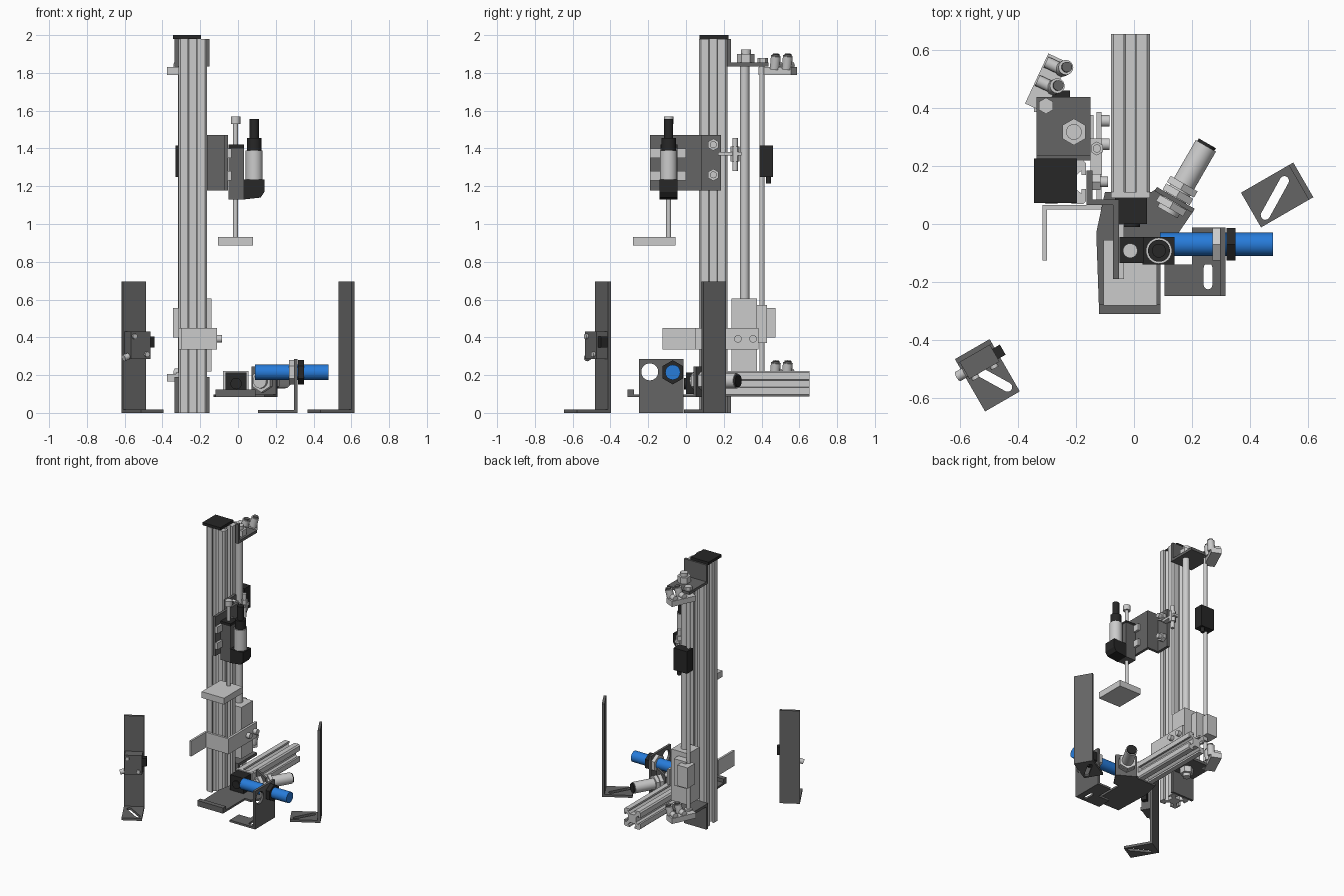
import bpy, bmesh, math
from mathutils import Vector, Matrix

if "Cube" in bpy.data.objects:
    bpy.data.objects.remove(bpy.data.objects["Cube"])

def material(name, rgb):
    m = bpy.data.materials.new(name)
    m.diffuse_color = (*rgb, 1)
    m.use_nodes = True
    m.node_tree.nodes["Principled BSDF"].inputs["Base Color"].default_value = m.diffuse_color
    return m

BLACK = material("black", (0.02, 0.02, 0.02))
BLUE = material("blue", (0.02, 0.2, 0.7))
DARK = material("dark_grey", (0.13, 0.13, 0.13))
I = Matrix.Identity(4)

def finish(name, bm, mat=None, m=I, smooth=False):
    bmesh.ops.recalc_face_normals(bm, faces=bm.faces)
    me = bpy.data.meshes.new(name)
    bm.to_mesh(me)
    bm.free()
    me.transform(m)
    ob = bpy.data.objects.new(name, me)
    bpy.context.collection.objects.link(ob)
    if mat:
        me.materials.append(mat)
    if smooth:
        bpy.ops.object.select_all(action='DESELECT')
        ob.select_set(True)
        bpy.context.view_layer.objects.active = ob
        bpy.ops.object.shade_smooth_by_angle(angle=math.radians(35))
    return ob

def box(name, x, y, z, mat=None, m=I):
    bm = bmesh.new()
    bmesh.ops.create_cube(bm, size=1)
    for v in bm.verts:
        for i, r in enumerate((x, y, z)):
            v.co[i] = r[0] if v.co[i] < 0 else r[1]
    return finish(name, bm, mat, m)

def cyl(name, a, b, r, mat=None, n=24, m=I):
    a, b = Vector(a), Vector(b)
    bm = bmesh.new()
    bmesh.ops.create_cone(bm, cap_ends=True, segments=n, radius1=r, radius2=r, depth=(b - a).length)
    rot = (b - a).to_track_quat('Z', 'Y').to_matrix().to_4x4()
    return finish(name, bm, mat, m @ Matrix.Translation((a + b) / 2) @ rot, n > 8)

def prism(name, pts, z, mat=None, m=I):
    bm = bmesh.new()
    f = bm.faces.new([bm.verts.new((x, y, z[0])) for x, y in pts])
    ext = bmesh.ops.extrude_face_region(bm, geom=[f])
    bmesh.ops.translate(bm, vec=(0, 0, z[1] - z[0]),
                        verts=[v for v in ext['geom'] if isinstance(v, bmesh.types.BMVert)])
    return finish(name, bm, mat, m)

def slot(a, b, r, z, m=I):
    a, b = Vector(a), Vector(b)
    t = math.atan2(*(b - a).yx)
    pts = [c + r * Vector((math.cos(t + s + k * math.pi / 8), math.sin(t + s + k * math.pi / 8)))
           for c, s in ((b, -math.pi / 2), (a, math.pi / 2)) for k in range(9)]
    return prism("slot_cutter", pts, z, None, m)

def cut(ob, cutter):
    mod = ob.modifiers.new("cut", 'BOOLEAN')
    mod.operation, mod.object, mod.solver = 'DIFFERENCE', cutter, 'EXACT'
    cutter.hide_render = True
    bpy.context.view_layer.objects.active = ob
    bpy.ops.object.modifier_apply(modifier="cut")
    bpy.data.objects.remove(cutter)

def extrusion(name, s, z, m):
    # square slotted profile, one quarter repeated four times
    q = [(-.5, .43), (-.43, .5), (-.16, .5), (-.16, .4), (-.27, .4), (-.13, .24),
         (.13, .24), (.27, .4), (.16, .4), (.16, .5), (.43, .5)]
    pts = []
    for k in range(4):
        c, d = ((1, 0), (0, -1), (-1, 0), (0, 1))[k]
        pts += [((x * c - y * d) * s, (x * d + y * c) * s) for x, y in q[1:]]
    return prism(name, pts, z, None, m)

# column and horizontal beam
extrusion("column", .15, (0, 1.98), Matrix.Translation((-.24, .144, 0)))
box("column_cap", (-.345, -.197), (.072, .226), (1.98, 2), BLACK)
extrusion("beam", .135, (-.655, -.11),
          Matrix.Translation((-.0125, 0, .155)) @ Matrix.Rotation(math.pi / 2, 4, 'X'))
box("beam_end_cap", (-.08, .055), (.09, .11), (.088, .222))
end = box("beam_end_block", (-.065, .045), (0, .09), (.1, .215), BLACK)
cyl("end_block_plug", (-.01, -.01, .155), (-.01, .01, .155), .03, BLACK)

# top and bottom brackets with hex nuts
for tag, v0, v1, h, nut in (("top", 1.835, 1.98, 1.835, 1), ("bottom", 0, .19, .17, -1)):
    box(tag + "_bracket_back", (-.335, -.15), (.218, .237), (v0, v1), DARK)
    box(tag + "_bracket_shelf", (-.335, -.15), (.228, .438), (h, h + .02), DARK)
    s = h + .02 if nut > 0 else h
    cyl(tag + "_rod_nut", (-.207, .317, s), (-.207, .317, s + .045 * nut), .046, None, 6)
    cyl(tag + "_rod_tip", (-.207, .317, s), (-.207, .317, s + .07 * nut), .027)
    cyl(tag + "_tube_nut", (-.303, .407, h), (-.303, .407, h + .045), .028, None, 6)

# guide rod, tube, blocks and switch
cyl("guide_rod", (-.207, .31, .2), (-.207, .31, 1.85), .025)
cyl("thin_tube", (-.303, .402, .17), (-.303, .402, 1.84), .014)
box("rod_block", (-.28, -.14), (.24, .375), (.22, .605))
box("tube_block", (-.345, -.26), (.385, .475), (.4, .555))
box("tube_block_step", (-.3, -.2), (.375, .43), (.37, .57))
box("switch_body", (-.33, -.22), (.39, .46), (1.25, 1.415), BLACK)
cyl("switch_cable_end", (-.25, .437, 1.215), (-.25, .437, 1.25), .014, BLACK)

# hose fittings, top and bottom
M = Matrix.Translation((-.297, .5, 0)) @ Matrix.Rotation(math.radians(-25), 4, 'Z')
for tag, z in (("top", 1.79), ("bottom", .165)):
    box(tag + "_manifold", (-.035, .04), (-.11, .08), (z, z + .04), None, M)
    for i, y in enumerate((-.02, .05)):
        cyl(f"{tag}_fitting_{i}", (.03, y, z + .03), (.04, y + .012, z + .1), .026, None, 16, M)
        cyl(f"{tag}_fitting_tip_{i}", (.04, y + .012, z + .09), (.043, y + .015, z + .11), .018, DARK, 16, M)
        cyl(f"{tag}_fitting_side_{i}", (.03, y, z + .05), (-.03, y, z + .05), .02, None, 16, M)

# lower folded strip with its bolts
prism("lower_strip", [(-.315, -.125), (-.3, -.125), (-.3, .05), (-.112, .05), (-.112, .385),
                      (-.13, .385), (-.13, .066), (-.315, .066)], (.335, .45))
for i, y in enumerate((.275, .355)):
    cyl(f"strip_bolt_{i}", (-.115, y, .392), (-.085, y, .392), .02)

# upper folded plate carrying the cylinder
prism("upper_plate", [(-.072, -.19), (-.052, -.19), (-.052, .085), (-.143, .085), (-.143, .185),
                      (-.163, .185), (-.163, .065), (-.072, .065)], (1.178, 1.472), DARK)
for i, z in enumerate((1.26, 1.42)):
    cyl(f"plate_nut_{i}", (-.145, .145, z), (-.115, .145, z), .032, None, 6)
    cyl(f"plate_bolt_{i}", (-.145, .145, z), (-.09, .145, z), .018)
for i, z in enumerate((1.255, 1.375)):
    box(f"cylinder_clamp_{i}", (-.055, -.035), (-.19, .0), (z - .025, z + .025))
box("stop_arm", (-.15, -.11), (.17, .295), (1.362, 1.38))
cyl("stop_screw", (-.128, .26, 1.28), (-.128, .26, 1.455), .014)
cyl("stop_nut", (-.128, .26, 1.33), (-.128, .26, 1.41), .024, None, 6)

# cylinder, rod and pressing foot
box("cylinder_body", (-.05, .032), (-.135, -.045), (1.13, 1.40), DARK)
box("cylinder_top", (-.05, .032), (-.135, -.045), (1.40, 1.42), BLACK)
cyl("piston_rod", (-.013, -.092, .92), (-.013, -.092, 1.54), .013)
cyl("piston_knob", (-.013, -.092, 1.53), (-.013, -.092, 1.57), .025)
box("pressing_foot", (-.105, .08), (-.28, -.055), (.885, .932))
prism("valve_elbow", [(.03, 1.13), (.12, 1.14), (.14, 1.17), (.14, 1.235), (.03, 1.235)], (.045, .14),
      BLACK, Matrix.Rotation(math.pi / 2, 4, 'X'))
for name, z0, z1, r, mat in (("sleeve", 1.23, 1.39, .045, None), ("collar", 1.39, 1.455, .038, BLACK),
                             ("cable", 1.45, 1.555, .024, BLACK)):
    cyl("valve_" + name, (.086, -.092, z0), (.086, -.092, z1), r, mat)

# base plate with angled sensor
prism("base_plate", [(-.12, -.31), (.092, -.31), (.092, -.05), (.14, -.05), (.205, .045), (.075, .12),
                     (.06, .11), (-.1, .11), (-.13, -.03)], (.083, .098), DARK)
box("base_plate_lip", (-.12, .092), (-.31, -.275), (.083, .125), DARK)
S = Matrix.Translation((.14, .083, 0)) @ Matrix.Rotation(math.radians(60), 4, 'Z')
box("angled_tab", (-.008, .008), (-.075, .075), (.083, .245), DARK, S)
cyl("angled_sensor", (-.05, 0, .17), (.215, 0, .17), .04, None, 32, S)
cyl("angled_sensor_tip", (.21, 0, .17), (.225, 0, .17), .034, BLACK, 32, S)
for i, x in enumerate((-.035, .01, .04)):
    cyl(f"angled_sensor_nut_{i}", (x, 0, .17), (x + .025, 0, .17), .062, None, 6, S)

# blue sensor on its angle bracket
wall = box("sensor_wall", (.297, .315), (-.248, -.012), (0, .285), DARK)
cut(wall, cyl("hole_cutter", (.25, -.192, .217), (.35, -.192, .217), .045))
foot = box("sensor_foot", (.105, .3), (-.248, -.14), (0, .015), DARK)
box("sensor_foot_back", (.2, .3), (-.14, -.012), (0, .015), DARK)
cut(foot, slot((.255, -.21), (.255, -.15), .015, (-.05, .05)))
cyl("blue_sensor", (.09, -.07, .215), (.478, -.07, .215), .04, BLUE, 32)
cyl("blue_sensor_nut_inner", (.27, -.07, .215), (.297, -.07, .215), .064, None, 6)
cyl("blue_sensor_nut_outer", (.318, -.07, .215), (.35, -.07, .215), .064, BLACK, 6)

# two tall side brackets with diagonal slots
R = Matrix.Translation((.493, .1, 0)) @ Matrix.Rotation(math.radians(30), 4, 'Z')
L = Matrix.Translation((-.505, -.521, 0)) @ Matrix.Rotation(math.radians(120), 4, 'Z')
for tag, m in (("right", R), ("left", L)):
    ob = box(tag + "_bracket_foot", (-.104, .09), (-.069, .069), (0, .018), DARK, m)
    cut(ob, slot((.046, .03), (-.07, -.04), .016, (-.05, .06), m))
    box(tag + "_bracket_wall", (.086, .104), (-.069, .069), (0, .695), DARK, m)

# small optical sensor on the left bracket
box("optic_body", (.02, .086), (-.06, .06), (.285, .43), DARK, L)
box("optic_lens", (.03, .07), (-.09, -.06), (.345, .405), BLACK, L)
cyl("optic_cable_stub", (.047, .06, .3), (.047, .09, .29), .018, None, 16, L)
for i, (y, z) in enumerate(((-.035, .31), (.04, .405))):
    cyl(f"optic_screw_{i}", (.008, y, z), (.03, y, z), .014, None, 16, L)
